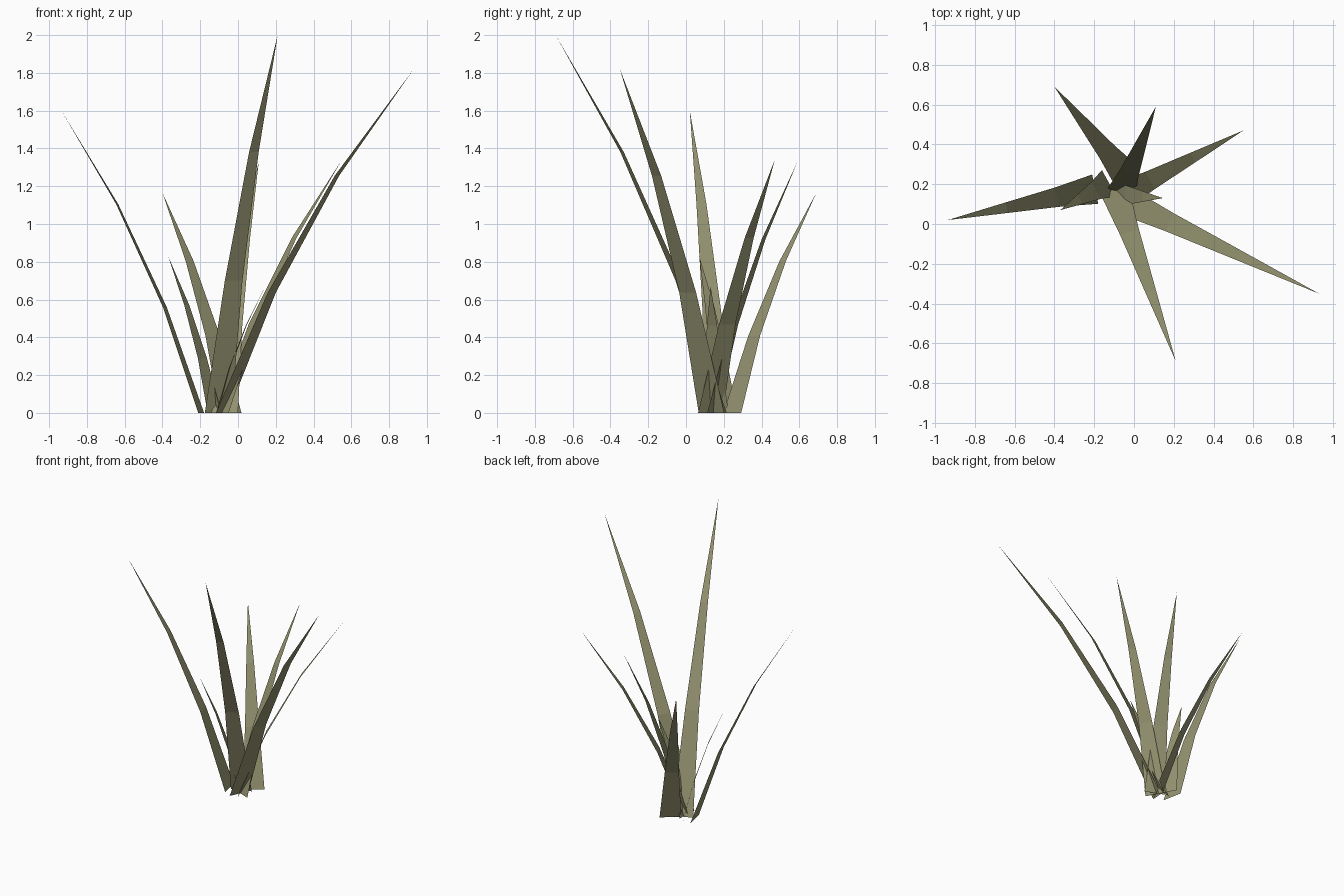
import bpy
import bmesh
from mathutils import Vector

cube = bpy.data.objects.get("Cube")
if cube:
    bpy.data.objects.remove(cube, do_unlink=True)

# Single dry olive colour for all the leaves
olive = bpy.data.materials.new("dry_olive")
olive.use_nodes = True
colour = (0.30, 0.295, 0.165, 1.0)
olive.diffuse_color = colour
shader = olive.node_tree.nodes["Principled BSDF"]
shader.inputs["Base Color"].default_value = colour
shader.inputs["Roughness"].default_value = 0.9

# Shared blade shape: share of reach, share of height, share of width
SECTIONS = [(0, 0, 1), (0.26, 0.35, 0.66), (0.60, 0.69, 0.36)]


def blade(name, root, tip, width=0.15):
    """Flat tapering leaf that leans outwards from root to tip."""
    root, tip = Vector((*root, 0)), Vector(tip)
    reach = Vector((tip.x - root.x, tip.y - root.y, 0))
    side = Vector((-reach.y, reach.x, 0)).normalized() * width / 2
    bm = bmesh.new()
    rows = []
    for out, up, wide in SECTIONS:
        centre = root + reach * out + Vector((0, 0, tip.z * up))
        rows.append([bm.verts.new(centre + side * wide * s) for s in (-1, 1)])
    for low, high in zip(rows, rows[1:]):
        bm.faces.new((low[0], low[1], high[1], high[0]))
    bm.faces.new((rows[-1][0], rows[-1][1], bm.verts.new(tip)))
    mesh = bpy.data.meshes.new(name)
    bm.to_mesh(mesh)
    bm.free()
    mesh.materials.append(olive)
    obj = bpy.data.objects.new(name, mesh)
    bpy.context.collection.objects.link(obj)
    return obj


# Tall leaves
blade("front_leaf", (-0.105, 0.19), (0.21, -0.69, 2.0))
blade("front_left_leaf", (-0.085, 0.135), (0.93, -0.35, 1.82))
blade("right_leaf", (-0.195, 0.175), (-0.935, 0.02, 1.60))

# Medium leaves
blade("back_left_leaf", (-0.085, 0.13), (0.55, 0.47, 1.34))
blade("back_leaf", (-0.07, 0.14), (0.11, 0.59, 1.33))
blade("back_right_leaf", (-0.04, 0.245), (-0.40, 0.69, 1.165))

# Short leaves
blade("short_right_leaf", (-0.125, 0.205), (-0.37, 0.07, 0.83))
blade("short_left_leaf", (-0.11, 0.15), (0.145, 0.13, 0.67))
